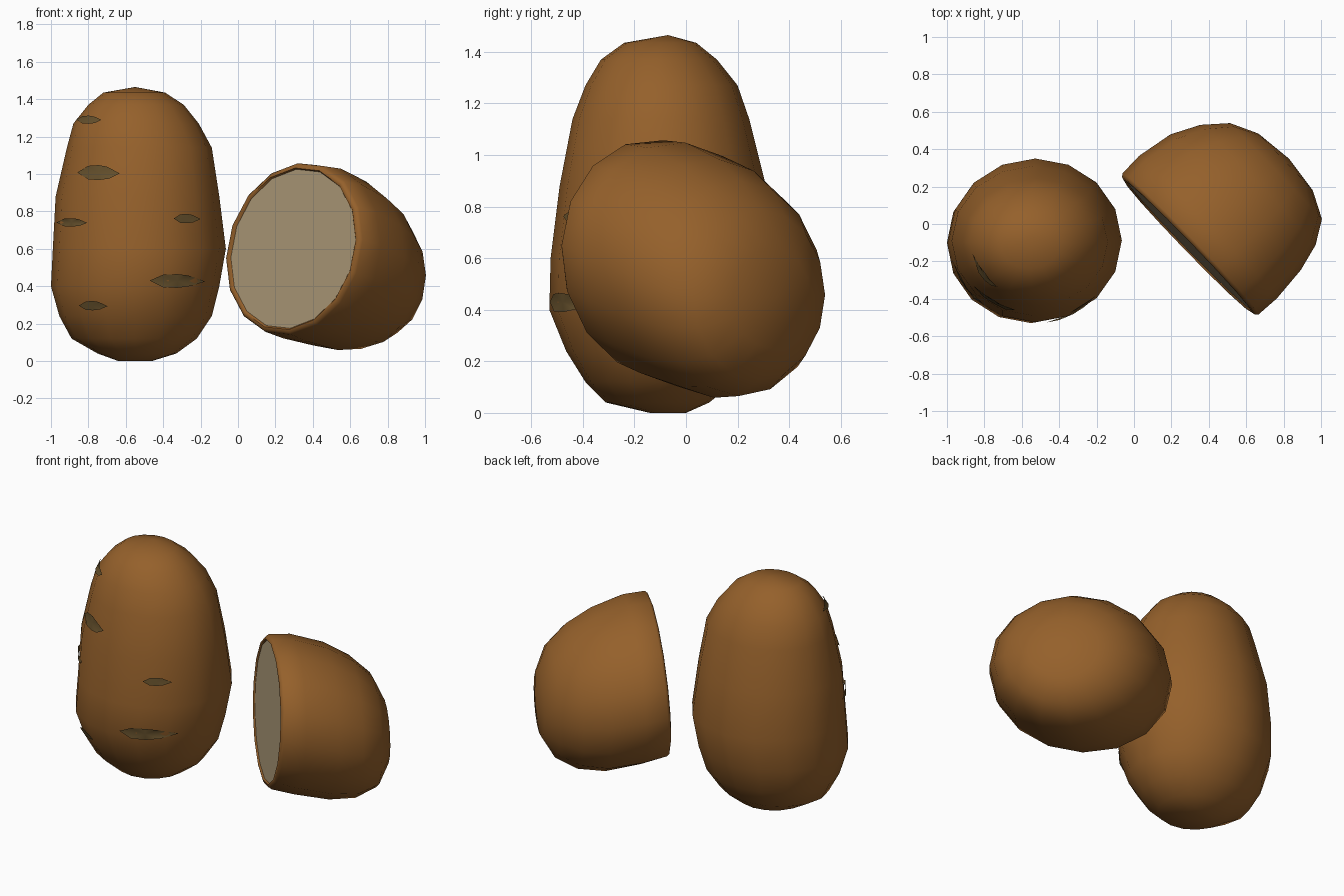
import bpy, bmesh
from math import sin, cos, pi
from mathutils import Vector
from mathutils.bvhtree import BVHTree

if "Cube" in bpy.data.objects:
    bpy.data.objects.remove(bpy.data.objects["Cube"])

SIDES = 16


def material(name, rgb):
    m = bpy.data.materials.new(name)
    m.diffuse_color = (*rgb, 1)
    m.use_nodes = True
    m.node_tree.nodes["Principled BSDF"].inputs["Base Color"].default_value = m.diffuse_color
    return m


skin = material("skin", (0.30, 0.118, 0.024))
flesh = material("flesh", (0.44, 0.34, 0.20))
dark = material("dark_eye", (0.13, 0.08, 0.025))


def finish(bm, name, mat, angle=60, fix=True):
    if fix:
        bmesh.ops.recalc_face_normals(bm, faces=bm.faces[:])
    me = bpy.data.meshes.new(name)
    bm.to_mesh(me)
    bm.free()
    ob = bpy.data.objects.new(name, me)
    bpy.context.collection.objects.link(ob)
    me.materials.append(mat)
    bpy.ops.object.select_all(action='DESELECT')
    ob.select_set(True)
    bpy.context.view_layer.objects.active = ob
    bpy.ops.object.shade_smooth_by_angle(angle=angle * pi / 180)
    return ob


def loft(bm, rings, tip):
    loops = [[bm.verts.new(p) for p in r] for r in rings]
    for a, b in zip(loops, loops[1:]):
        for i in range(SIDES):
            j = (i + 1) % SIDES
            bm.faces.new((a[i], a[j], b[j], b[i]))
    t = bm.verts.new(tip)
    for i in range(SIDES):
        bm.faces.new((loops[-1][i], loops[-1][(i + 1) % SIDES], t))
    return loops


# Whole potato: rings of height and x / y extents
levels = [(0, -.64, -.46, -.14, .0), (.04, -.75, -.33, -.31, .09),
          (.12, -.89, -.22, -.39, .19), (.24, -.955, -.14, -.465, .27),
          (.40, -1, -.10, -.53, .33), (.60, -.99, -.065, -.525, .35),
          (.88, -.975, -.10, -.49, .31), (1.14, -.915, -.14, -.44, .245),
          (1.27, -.88, -.21, -.39, .20), (1.37, -.80, -.29, -.33, .12),
          (1.435, -.72, -.39, -.24, .04)]
bm = bmesh.new()
rings = []
for z, x0, x1, y0, y1 in levels:
    rings.append([((x0 + x1) / 2 + (x1 - x0) / 2 * cos(2 * pi * i / SIDES),
                   (y0 + y1) / 2 + (y1 - y0) / 2 * sin(2 * pi * i / SIDES), z)
                  for i in range(SIDES)])
loops = loft(bm, rings, (-.55, -.07, 1.465))
bm.faces.new(loops[0][::-1])
bmesh.ops.recalc_face_normals(bm, faces=bm.faces[:])
tree = BVHTree.FromBMesh(bm)
finish(bm, "whole_potato", skin)

# Eyes: thin pointed patches laid on the front surface
eyes = [(-.79, 1.285, .13, .04), (-.74, 1.005, .22, .08), (-.88, .74, .16, .045),
        (-.28, .76, .14, .05), (-.33, .43, .29, .07), (-.77, .30, .15, .05)]
outline = [(-.5, 0), (-.25, -.45), (0, -.5), (.25, -.4), (.5, -.05),
           (.2, .4), (0, .5), (-.25, .45)]
bm = bmesh.new()
for x, z, w, h in eyes:
    pts = []
    for u, v in [(0, 0)] + outline:
        hit, n, _, _ = tree.ray_cast(Vector((x + u * w, -2, z + v * h)), Vector((0, 1, 0)))
        pts.append(bm.verts.new(hit + n * .012))
    for i in range(8):
        bm.faces.new((pts[0], pts[1 + i], pts[1 + (i + 1) % 8]))
finish(bm, "potato_eyes", dark, fix=False)

# Half potato: rings run back from the cut face along its axis
centre = Vector((.288, -.12, 0))
axis = Vector((.72, .69, 0)).normalized()
side = Vector((.69, -.72, 0)).normalized()


def cut_ring(d, half, z0, z1, scale=1.0, skew=.11, shift=0):
    out = []
    for i in range(SIDES):
        t = 2 * pi * i / SIDES
        z = (z0 + z1) / 2 + scale * (z1 - z0) / 2 * sin(t + skew)
        lean = (z - .6) * .055 * (1 - d / .71)
        p = centre + axis * (d + lean) + side * (shift + half * scale * cos(t))
        out.append((p.x, p.y, z))
    return out


body = [cut_ring(.010, .51, .145, 1.055, .94), cut_ring(0, .515, .145, 1.055, .955),
        cut_ring(.004, .517, .143, 1.055, .985), cut_ring(.02, .524, .138, 1.06),
        cut_ring(.15, .53, .10, 1.05, 1, .09), cut_ring(.35, .503, .058, .985, 1, .06, .006),
        cut_ring(.50, .445, .065, .90, 1, .03, .022), cut_ring(.62, .355, .125, .79, 1, 0, .035),
        cut_ring(.69, .21, .25, .64, 1, 0, .035)]
tip = centre + axis * .715 + side * .035
bm = bmesh.new()
loft(bm, body, (tip.x, tip.y, .45))
finish(bm, "half_potato_skin", skin)

# Pale flesh filling the cut
bm = bmesh.new()
face = bm.faces.new([bm.verts.new(p) for p in body[0]])
bm.normal_update()
if face.normal.dot(axis) > 0:
    face.normal_flip()
finish(bm, "half_potato_flesh", flesh, fix=False)
